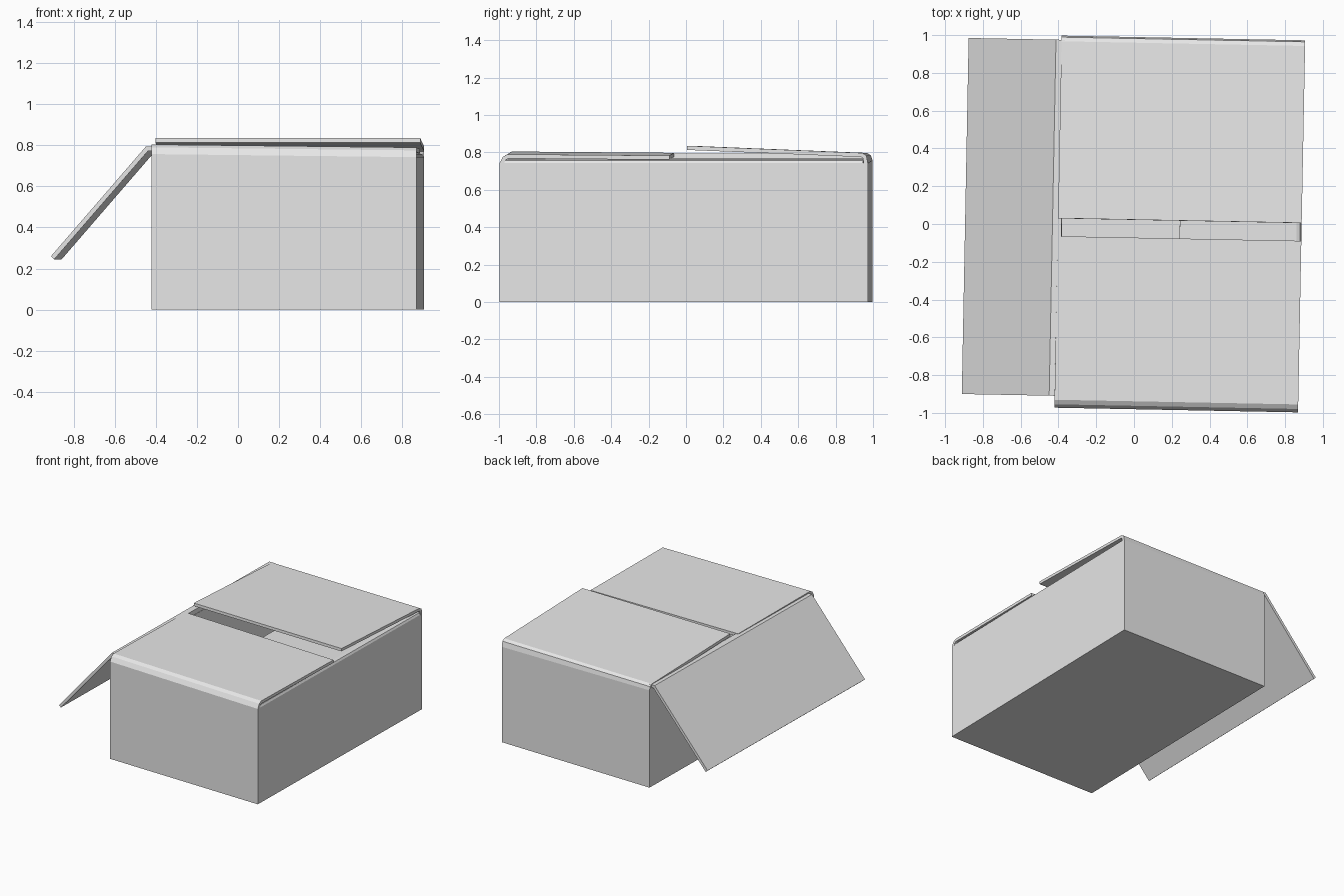
import bpy, bmesh
from math import radians
from mathutils import Matrix, Vector

if "Cube" in bpy.data.objects:
    bpy.data.objects.remove(bpy.data.objects["Cube"])

HX, HY, TOP = 0.645, 0.985, 0.75      # half sizes and wall height
THICK = 0.022                         # board thickness
SLOPE = -0.0116                       # the rim sinks slightly towards +x
PLACE = Matrix.Translation((0.2425, 0, 0)) @ Matrix.Rotation(radians(-1.1), 4, 'Z')

grey = bpy.data.materials.new("board_grey")
grey.use_nodes = True
grey.diffuse_color = (0.8, 0.8, 0.8, 1)
grey.node_tree.nodes["Principled BSDF"].inputs["Base Color"].default_value = (0.8, 0.8, 0.8, 1)


def finish(name, bm):
    """Turn a sheet into a board with thickness on its inner side."""
    mesh = bpy.data.meshes.new(name)
    bm.to_mesh(mesh)
    bm.free()
    mesh.materials.append(grey)
    obj = bpy.data.objects.new(name, mesh)
    obj.matrix_world = PLACE
    bpy.context.collection.objects.link(obj)
    solid = obj.modifiers.new("board", 'SOLIDIFY')
    solid.thickness = THICK
    solid.offset = -1
    solid.use_even_offset = True
    return obj


def flap(name, outward, profile, start, end, tilted=False):
    """Sweep a profile of (distance outward, height) along one rim edge."""
    out = Vector(outward)
    along = Vector((0, 0, 1)).cross(out)
    bm = bmesh.new()
    rows = []
    for i, (dist, z) in enumerate(profile):
        row = []
        for s in (start, end):
            p = out * dist + along * s
            p.z = z + (SLOPE * p.x if tilted or i == 0 else 0)
            row.append(bm.verts.new(p))
        rows.append(row)
    for a, b in zip(rows, rows[1:]):
        bm.faces.new((a[0], a[1], b[1], b[0]))
    return finish(name, bm)


# Open hollow box
bm = bmesh.new()
bmesh.ops.create_cube(bm, size=2)
lid = max(bm.faces, key=lambda f: f.calc_center_median().z)
bmesh.ops.delete(bm, geom=[lid], context='FACES_ONLY')
for v in bm.verts:
    high = v.co.z > 0
    v.co = (v.co.x * HX, v.co.y * HY, 0)
    if high:
        v.co.z = TOP + SLOPE * v.co.x
finish("box_walls", bm)

# Closed flaps: front, back (raised edge) and the inner right-hand one
flap("front_flap", (0, -1, 0),
     [(HY, TOP), (0.967, 0.783), (0.943, 0.797), (0.077, 0.79)], -HX, HX, True)
flap("back_flap", (0, 1, 0),
     [(HY, TOP), (0.977, 0.783), (0.955, 0.797), (-0.015, 0.835)][:3] + [(0.018, 0.835)], -HX, HX)
flap("inner_flap", (1, 0, 0),
     [(HX, TOP), (0.637, 0.757), (0.618, 0.764), (0, 0.768)], -0.96, 0.96)

# Open flap hanging outside
flap("open_flap", (-1, 0, 0),
     [(HX, TOP), (0.646, 0.772), (0.664, 0.772), (1.12, 0.245)], -0.963, 0.922)
